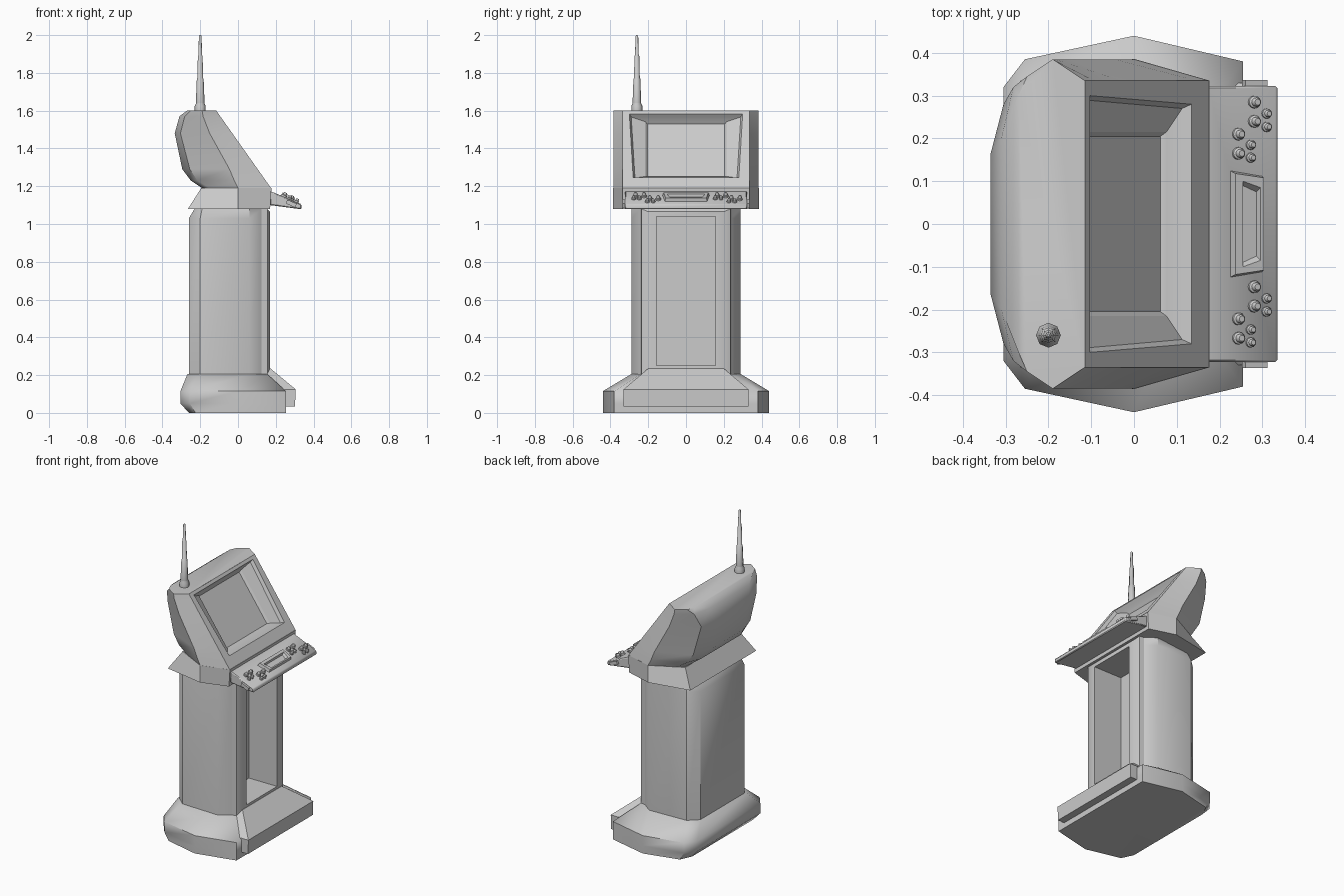
import bpy, bmesh, math
from mathutils import Matrix

if "Cube" in bpy.data.objects:
    bpy.data.objects.remove(bpy.data.objects["Cube"])


def finish(name, bm, angle=40):
    me = bpy.data.meshes.new(name)
    bm.to_mesh(me)
    bm.free()
    ob = bpy.data.objects.new(name, me)
    bpy.context.collection.objects.link(ob)
    me.shade_smooth()
    me.set_sharp_from_angle(angle=math.radians(angle))
    return ob


def loft(name, sections, open_front=False, angle=40):
    """sections: (z, half outline from front to back), mirrored across y"""
    bm = bmesh.new()
    rings = []
    for z, half in sections:
        pts = half + [(x, -y) for x, y in reversed(half)]
        rings.append([bm.verts.new((x, y, z)) for x, y in pts])
    n = len(rings[0])
    for a, b in zip(rings, rings[1:]):
        for i in range(n - 1 if open_front else n):
            j = (i + 1) % n
            bm.faces.new((a[i], a[j], b[j], b[i]))
    bm.faces.new(rings[0][::-1])
    bm.faces.new(rings[-1])
    return finish(name, bm, angle)


def slope(x0, z0, cx, cz):
    """maps (y, distance up the panel, depth) to space"""
    return lambda y, s, d: (x0 - cx * s - cz * d, y, z0 + cz * s - cx * d)


def nested_panel(name, place, loops, angle=30):
    """loops: (half width low, half width high, low, high, depth), outer to inner"""
    bm = bmesh.new()
    rings = [[bm.verts.new(place(y, s, d)) for y, s in
              ((-w0, s0), (w0, s0), (w1, s1), (-w1, s1))] for w0, w1, s0, s1, d in loops]
    for a, b in zip(rings, rings[1:]):
        for i in range(4):
            j = (i + 1) % 4
            bm.faces.new((a[i], a[j], b[j], b[i]))
    bm.faces.new(rings[-1])
    return finish(name, bm, angle)


def lathe(bm, profile, matrix, segs):
    rings = [[bm.verts.new(matrix @ Matrix.Rotation(2 * math.pi * i / segs, 4, 'Z')
                           @ Matrix.Translation((r, 0, z)).to_translation())
              for i in range(segs)] for r, z in profile]
    for a, b in zip(rings, rings[1:]):
        for i in range(segs):
            j = (i + 1) % segs
            bm.faces.new((a[i], a[j], b[j], b[i]))
    bm.faces.new(rings[-1])


# Flared foot
loft("base", [
    (0.0, [(0.255, 0.38), (0, 0.44), (-0.225, 0.385), (-0.26, 0.31)]),
    (0.05, [(0.255, 0.38), (0, 0.44), (-0.255, 0.385), (-0.305, 0.32)]),
    (0.115, [(0.255, 0.38), (0, 0.44), (-0.255, 0.385), (-0.305, 0.32)]),
    (0.205, [(0.155, 0.245), (0.06, 0.29), (-0.21, 0.285), (-0.268, 0.23)]),
], angle=50)

# Pedestal column, open at the front for the recessed panel
col = [(0.125, 0.24), (0.06, 0.289), (-0.2, 0.28), (-0.26, 0.225)]
loft("column", [(0.2, col), (1.03, col),
                (1.08, [(0.125, 0.24), (0.06, 0.289), (-0.19, 0.26), (-0.23, 0.2)])],
     open_front=True)
nested_panel("column_front_frame", slope(0.17, 0, 0, 1), [
    (0.24, 0.24, 0.2, 1.08, 0.045), (0.235, 0.235, 0.2, 1.08, 0.015),
    (0.2, 0.2, 0.215, 1.065, 0), (0.155, 0.155, 0.25, 1.04, 0.0),
    (0.155, 0.155, 0.25, 1.04, 0.2)])

# Kick plate
loft("kick_plate", [
    (0.035, [(0.302, 0.33), (0.2, 0.33)]),
    (0.125, [(0.305, 0.33), (0.2, 0.33)]),
    (0.235, [(0.172, 0.2), (0.12, 0.2)])], angle=25)

# Collar between column and head
loft("collar", [
    (1.08, [(0.17, 0.335), (0, 0.386), (-0.265, 0.335)]),
    (1.19, [(0.177, 0.335), (0, 0.386), (-0.195, 0.285)])], angle=25)


# Head shell, with sloping open front
def head_front(z):
    return (0.175 - (z - 1.19) * 0.7073, 0.335)


loft("head", [(z, [head_front(z)] + pts) for z, pts in [
    (1.19, [(0, 0.385), (-0.15, 0.305), (-0.19, 0.27)]),
    (1.23, [(-0.02, 0.385), (-0.215, 0.295), (-0.25, 0.2)]),
    (1.29, [(-0.045, 0.385), (-0.255, 0.29), (-0.295, 0.165)]),
    (1.48, [(-0.15, 0.385), (-0.305, 0.28), (-0.335, 0.165)]),
    (1.57, [(-0.185, 0.385), (-0.282, 0.32), (-0.31, 0.2)]),
    (1.6, [(-0.19, 0.385), (-0.25, 0.345), (-0.27, 0.3)])]], open_front=True)

# Recessed screen
nested_panel("screen_bezel", slope(0.175, 1.19, 0.5775, 0.8164), [
    (0.335, 0.335, 0, 0.502, 0), (0.28, 0.3, 0.07, 0.482, 0),
    (0.27, 0.29, 0.08, 0.475, 0.02), (0.215, 0.215, 0.108, 0.462, 0.045),
    (0.205, 0.205, 0.114, 0.456, 0.058)])

# Control deck
bm = bmesh.new()
deck = [(0.17, 1.175), (0.17, 1.10), (0.335, 1.078), (0.335, 1.105)]
sides = [[bm.verts.new((x, y, z)) for x, z in deck] for y in (-0.323, 0.323)]
for i in range(4):
    j = (i + 1) % 4
    bm.faces.new((sides[0][i], sides[0][j], sides[1][j], sides[1][i]))
bm.faces.new(sides[0])
bm.faces.new(sides[1])
bmesh.ops.recalc_face_normals(bm, faces=bm.faces)
bmesh.ops.bevel(bm, geom=bm.edges[:], offset=0.005, segments=1, affect='EDGES')
finish("control_deck", bm)

# Side knobs of the deck
bm = bmesh.new()
for s in (-1, 1):
    bmesh.ops.create_cube(bm, size=1, matrix=Matrix.Translation((0.282, s * 0.325, 1.108))
                          @ Matrix.Rotation(0.4, 4, 'Y') @ Matrix.Diagonal((0.055, 0.022, 0.022, 1)))
finish("deck_side_knobs", bm)

# Card tray in the middle of the deck
deck_map = slope(0.335, 1.105, 0.92, 0.39)
nested_panel("deck_tray", deck_map, [
    (0.112, 0.125, 0.038, 0.12, 0.002), (0.108, 0.118, 0.042, 0.114, -0.018),
    (0.085, 0.1, 0.05, 0.095, -0.018), (0.075, 0.09, 0.055, 0.09, -0.004)])

# Two clusters of push buttons
bm = bmesh.new()
spots = [(0.28, 0.285, 1), (0.28, 0.24, 1), (0.309, 0.258, 0.8), (0.309, 0.227, 0.8),
         (0.243, 0.21, 1), (0.243, 0.165, 1), (0.272, 0.185, 0.8), (0.272, 0.155, 0.8)]
button = [(0.0145, -0.002), (0.0145, 0.008), (0.010, 0.011), (0.0105, 0.019), (0.007, 0.024)]
for shift in (0, -0.432):
    for x, y, k in spots:
        m = (Matrix.Translation(deck_map(y + shift, (0.335 - x) / 0.92, 0))
             @ Matrix.Rotation(0.4, 4, 'Y') @ Matrix.Scale(k, 4))
        lathe(bm, button, m, 12)
finish("deck_buttons", bm)

# Telescopic antenna
bm = bmesh.new()
lathe(bm, [(0.029, 1.595), (0.029, 1.625), (0.023, 1.638), (0.023, 1.642), (0.018, 1.77),
           (0.0155, 1.772), (0.0125, 1.89), (0.010, 1.892), (0.007, 1.995), (0.003, 2.0)],
      Matrix.Translation((-0.2, -0.26, 0)), 8)
finish("antenna", bm, 50)
